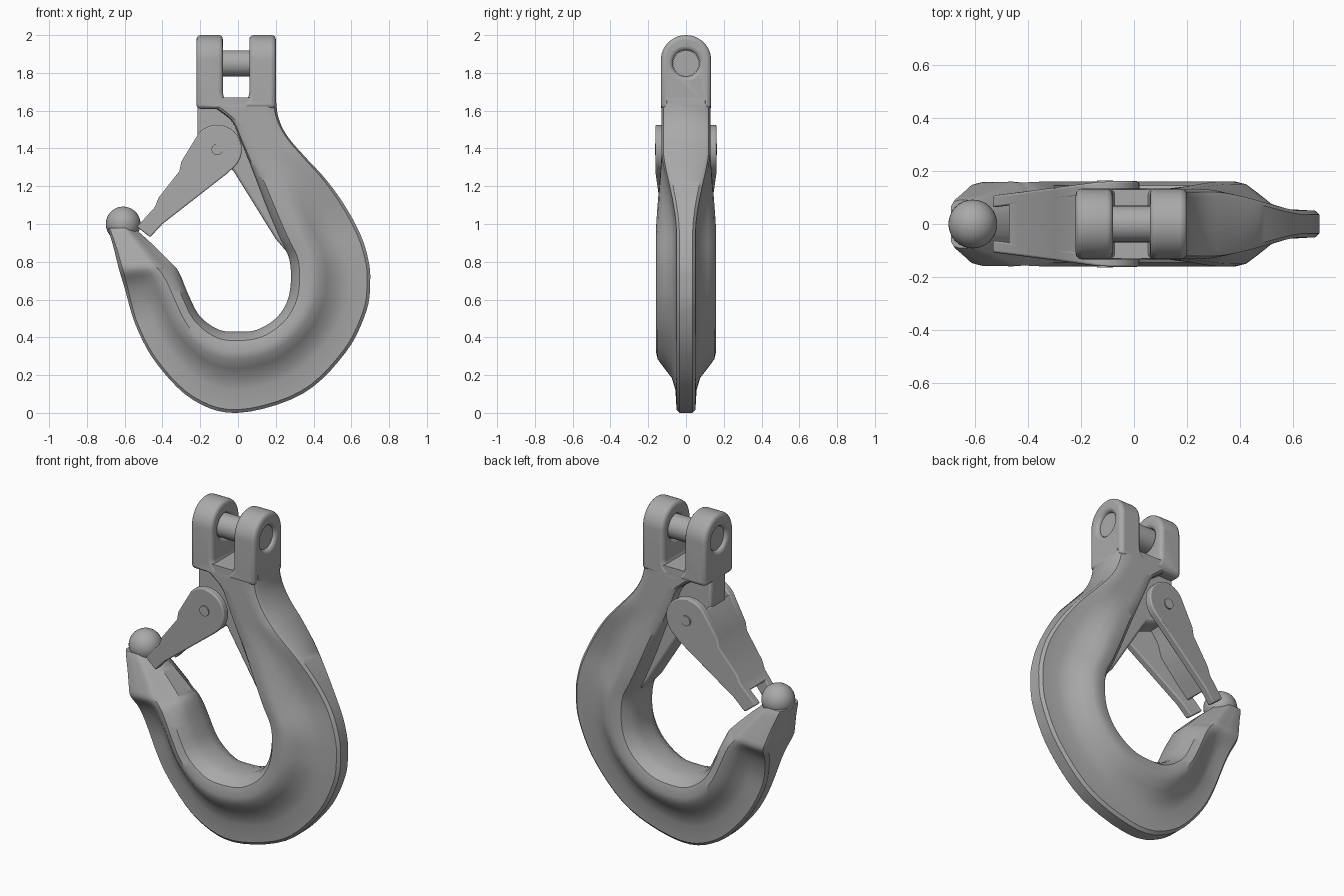
import bpy, bmesh, math
from mathutils import Vector

cube = bpy.data.objects.get("Cube")
if cube:
    bpy.data.objects.remove(cube, do_unlink=True)

steel = bpy.data.materials.new("grey_steel")
steel.use_nodes = True
GREY = (0.4, 0.4, 0.4, 1)
steel.diffuse_color = GREY
steel.node_tree.nodes["Principled BSDF"].inputs["Base Color"].default_value = GREY


def finish(name, bm, bevel=0, cutters=()):
    """Turn a bmesh into a shaded object with optional cuts and rounded edges."""
    bmesh.ops.recalc_face_normals(bm, faces=bm.faces)
    mesh = bpy.data.meshes.new(name)
    bm.to_mesh(mesh)
    bm.free()
    mesh.materials.append(steel)
    obj = bpy.data.objects.new(name, mesh)
    bpy.context.collection.objects.link(obj)
    for cutter in cutters:
        mod = obj.modifiers.new("cut", "BOOLEAN")
        mod.operation, mod.object, mod.solver = "DIFFERENCE", cutter, "EXACT"
    if bevel:
        mod = obj.modifiers.new("round", "BEVEL")
        mod.width, mod.segments, mod.limit_method = bevel, 3, "ANGLE"
        mod.angle_limit = math.radians(35)
    bpy.ops.object.select_all(action="DESELECT")
    obj.select_set(True)
    bpy.context.view_layer.objects.active = obj
    bpy.ops.object.shade_smooth_by_angle(angle=math.radians(35))
    return obj


def slab(name, front, back, **kw):
    """Solid between two matching outlines."""
    bm = bmesh.new()
    a, b = ([bm.verts.new(p) for p in ring] for ring in (front, back))
    bm.faces.new(a)
    bm.faces.new(b[::-1])
    for i in range(len(a)):
        j = (i + 1) % len(a)
        bm.faces.new((a[i], a[j], b[j], b[i]))
    return finish(name, bm, **kw)


def arc(cx, cz, r, start, end, n=16):
    angles = [math.radians(start + (end - start) * i / n) for i in range(n + 1)]
    return [(cx + r * math.cos(t), cz + r * math.sin(t)) for t in angles]


def rod(name, r, a, b, **kw):
    """Cylinder between two points."""
    a, b = Vector(a), Vector(b)
    bm = bmesh.new()
    bmesh.ops.create_cone(bm, cap_ends=True, segments=40, radius1=r, radius2=r, depth=(b - a).length)
    bm.transform(((b - a).to_track_quat("Z", "Y")).to_matrix().to_4x4())
    bmesh.ops.translate(bm, verts=bm.verts, vec=(a + b) / 2)
    return finish(name, bm, **kw)


def hide(obj):
    obj.hide_render = True
    obj.hide_viewport = True
    obj.hide_set(True)
    return obj


# Hook body: inner and outer edge paths, from shank to tip
inner = [(-.2, 1.67), (-.1, 1.6), (-.03, 1.54), (.01, 1.45), (.06, 1.33), (.11, 1.2), (.17, 1.04),
         (.22, .92), (.27, .82), (.28, .7), (.26, .59), (.2, .5), (.1, .44), (0, .43), (-.1, .44),
         (-.2, .51), (-.26, .62), (-.31, .74), (-.35, .79), (-.45, .89), (-.55, .98)]
outer = [(.2, 1.67), (.21, 1.58), (.235, 1.51), (.28, 1.44), (.36, 1.35), (.47, 1.23), (.57, 1.09),
         (.65, .94), (.69, .81), (.7, .7), (.68, .54), (.57, .32), (.34, .1), (0, 0), (-.24, .07),
         (-.43, .26), (-.54, .46), (-.6, .66), (-.63, .76), (-.66, .88), (-.69, .98)]

# Half sections: fraction from inner to outer edge, half thickness
shank = [(0, .1), (.03, .12), (.1, .13), (.25, .13), (.4, .13),
         (.55, .13), (.7, .13), (.85, .13), (.96, .12), (1, .1)]
blade = [(0, .05), (.03, .1), (.11, .145), (.24, .16), (.34, .15),
         (.45, .115), (.57, .075), (.72, .056), (.96, .05), (1, .035)]
beak = [(0, .06), (.08, .08), (.2, .115), (.32, .155), (.4, .16),
        (.5, .16), (.65, .16), (.8, .16), (.93, .15), (1, .12)]


def spline(pts, u):
    i = min(int(u), len(pts) - 2)
    t = u - i
    p = [Vector(pts[max(0, min(len(pts) - 1, i + k))]) for k in (-1, 0, 1, 2)]
    return p[1] + (p[2] - p[0]) * t / 2 + (2 * p[0] - 5 * p[1] + 4 * p[2] - p[3]) * t * t / 2 \
        + (3 * p[1] - p[0] - 3 * p[2] + p[3]) * t ** 3 / 2


def ease(u, a, b):
    t = max(0, min(1, (u - a) / (b - a)))
    return t * t * (3 - 2 * t)


bm = bmesh.new()
rings = []
STEPS = 5
for s in range((len(inner) - 1) * STEPS + 1):
    u = s / STEPS
    pin, pout = spline(inner, u), spline(outer, u)
    grow, tip = ease(u, 3.5, 7), ease(u, 16, 18.2)
    shrink = 1 - .44 * max(0, (u - 18) / 2)
    half = []
    for a, b, c in zip(shank, blade, beak):
        t, h = Vector(a).lerp(Vector(b), grow).lerp(Vector(c), tip)
        half.append((pin.lerp(pout, t), h * shrink))
    ring = [(p.x, -h, p.y) for p, h in half] + [(p.x, h, p.y) for p, h in reversed(half)]
    rings.append([bm.verts.new(v) for v in ring])
for a, b in zip(rings, rings[1:]):
    for i in range(len(a)):
        j = (i + 1) % len(a)
        bm.faces.new((a[i], a[j], b[j], b[i]))
bm.faces.new(rings[0])
bm.faces.new(rings[-1])
finish("hook_body", bm)

# Rounded hook tip
bm = bmesh.new()
bmesh.ops.create_uvsphere(bm, u_segments=32, v_segments=20, radius=.092)
bmesh.ops.translate(bm, verts=bm.verts, vec=(-.608, 0, 1))
finish("hook_tip", bm)

# Clevis fork with slot and pin hole
slot_side = [(.06, 2.1)] + arc(-.01, 1.7, .07, 0, -180) + [(-.08, 2.1)]
slot = hide(slab("slot_cutter", [(x, -.3, z) for x, z in slot_side], [(x, .3, z) for x, z in slot_side]))
hole = hide(rod("hole_cutter", .07, (-.4, 0, 1.85), (.4, 0, 1.85)))
lug = arc(0, 1.867, .133, 0, 180, 24) + [(-.133, 1.61), (.133, 1.61)]
slab("clevis_fork", [(-.22, y, z) for y, z in lug], [(.2, y, z) for y, z in lug],
     cutters=(slot, hole), bevel=.022)
rod("clevis_pin", .069, (-.2, 0, 1.85), (.18, 0, 1.85))

# Thin web that carries the latch pivot
web = [(-.215, 1.64), (-.215, 1.45), (-.17, 1.34), (-.03, 1.29), (.2, .92),
       (.26, .85), (.2, 1.1), (.08, 1.5), (0, 1.64)]
slab("latch_web", [(x, -.07, z) for x, z in web], [(x, .07, z) for x, z in web], bevel=.015)


# Latch: two cheeks joined by a top plate, narrowing to a forked end
def latch_half(x):
    return .162 - .055 * max(0, min(1, (-.11 - x) / .42))


cheek = arc(-.11, 1.395, .13, 140, -50, 20) + [
    (-.06, 1.265), (-.4, 1), (-.465, .93), (-.535, .985), (-.44, 1.09),
    (-.42, 1.14), (-.31, 1.28), (-.3, 1.33)]
for side, name in ((-1, "latch_cheek_front"), (1, "latch_cheek_back")):
    slab(name, [(x, side * latch_half(x), z) for x, z in cheek],
         [(x, side * (latch_half(x) - .045), z) for x, z in cheek], bevel=.008)
plate = [(-.21, 1.475), (-.3, 1.33), (-.31, 1.28), (-.42, 1.14), (-.44, 1.09), (-.475, 1.05),
         (-.44, 1.02), (-.39, 1.08), (-.27, 1.23), (-.25, 1.31), (-.17, 1.44)]
slab("latch_plate", [(x, .006 - latch_half(x), z) for x, z in plate],
     [(x, latch_half(x) - .006, z) for x, z in plate], bevel=.008)
rod("latch_rivet", .03, (-.11, -.164, 1.395), (-.11, .164, 1.395))
